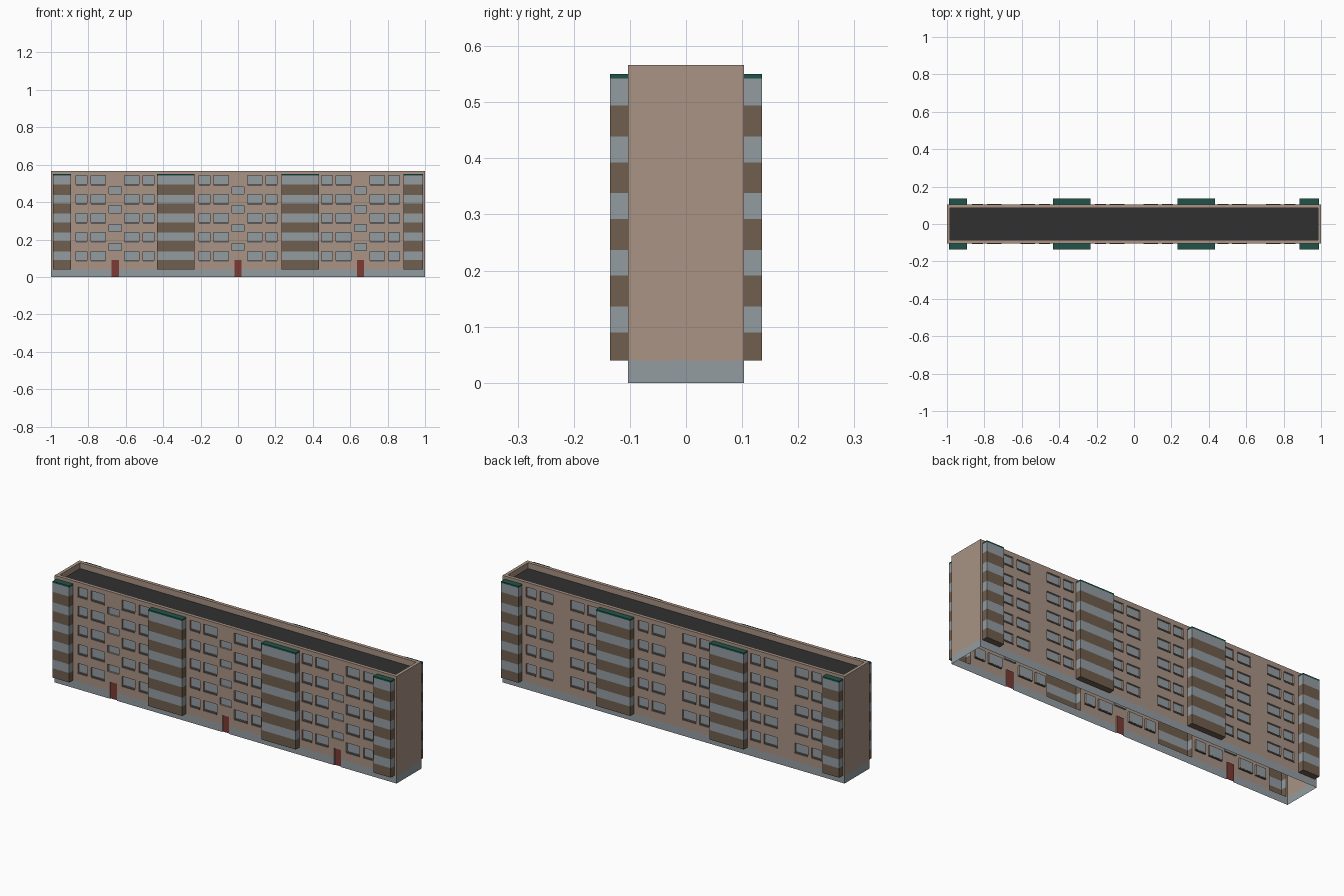
import bpy
import bmesh

cube = bpy.data.objects.get("Cube")
if cube:
    bpy.data.objects.remove(cube, do_unlink=True)


def make_material(name, rgb):
    linear = [((c / 255 + 0.055) / 1.055) ** 2.4 for c in rgb] + [1]
    mat = bpy.data.materials.new(name)
    mat.use_nodes = True
    mat.diffuse_color = linear
    mat.node_tree.nodes["Principled BSDF"].inputs["Base Color"].default_value = linear
    return mat


PALETTE = [
    make_material("tan_wall", (168, 147, 132)),
    make_material("blue_grey", (147, 156, 161)),
    make_material("brown_panel", (112, 94, 78)),
    make_material("door_red", (125, 58, 52)),
    make_material("roof_black", (48, 48, 48)),
    make_material("canopy_green", (32, 84, 72)),
    make_material("sill_dark", (98, 88, 80)),
]
TAN, GREY, BROWN, RED, BLACK, GREEN, DARK = range(len(PALETTE))

# Main dimensions
HALF_Y, TOP, PLINTH = 0.103, 0.566, 0.04
ROOF_Z, BAY_TOP, BAY_Y = 0.535, 0.55, 0.135
FLOOR, FLOORS = 0.101, 5
STAIRS = (-0.657, 0.0, 0.655)
BAYS = ((-0.99, -0.893), (-0.432, -0.232), (0.232, 0.432), (0.886, 0.988))
WINDOWS = ((-0.208, -0.15), (-0.13, -0.052), (0.05, 0.128), (0.15, 0.208))


def finish(name, bm):
    mesh = bpy.data.meshes.new(name)
    bm.to_mesh(mesh)
    bm.free()
    for mat in PALETTE:
        mesh.materials.append(mat)
    obj = bpy.data.objects.new(name, mesh)
    bpy.context.collection.objects.link(obj)
    return obj


def quad(bm, points, mat):
    face = bm.faces.new([bm.verts.new(p) for p in points])
    face.material_index = mat
    return face


def add_box(bm, low, high, mat):
    (x0, y0, z0), (x1, y1, z1) = low, high
    verts = bmesh.ops.create_cube(bm, size=1)["verts"]
    for v in verts:
        v.co = (x1 if v.co.x > 0 else x0,
                y1 if v.co.y > 0 else y0,
                z1 if v.co.z > 0 else z0)
    for face in {f for v in verts for f in v.link_faces}:
        face.material_index = mat


def window_list():
    return [(c + a, c + b, 0.086 + FLOOR * i, 0.137 + FLOOR * i)
            for c in STAIRS for a, b in WINDOWS for i in range(FLOORS)]


# Facade: a grid of cells, with recessed windows and doors and open bays
def facade(name, side):
    holes = [(a, b, PLINTH, BAY_TOP, None, TAN) for a, b in BAYS]
    holes += [(*w, 0.009, GREY) for w in window_list()]
    if side < 0:
        for c in STAIRS:
            holes.append((c - 0.02, c + 0.02, 0, 0.09, 0.005, RED))
            holes += [(c - 0.033, c + 0.033, 0.141 + FLOOR * i, 0.179 + FLOOR * i,
                       0.009, GREY) for i in range(FLOORS - 1)]
    xs = sorted({-1, 1} | {round(x, 4) for h in holes for x in h[:2]})
    zs = sorted({0, PLINTH, TOP} | {round(z, 4) for h in holes for z in h[2:4]})

    def cell(i, j):
        if not (0 <= i < len(xs) - 1 and 0 <= j < len(zs) - 1):
            return None, TAN
        x, z = (xs[i] + xs[i + 1]) / 2, (zs[j] + zs[j + 1]) / 2
        for x0, x1, z0, z1, depth, mat in holes:
            if x0 < x < x1 and z0 < z < z1:
                return depth, mat
        return 0, GREY if z < PLINTH else TAN

    bm = bmesh.new()
    for i in range(len(xs) - 1):
        for j in range(len(zs) - 1):
            depth, mat = cell(i, j)
            if depth is None:
                continue
            y = side * (HALF_Y - depth)
            x0, x1, z0, z1 = xs[i], xs[i + 1], zs[j], zs[j + 1]
            quad(bm, [(x0, y, z0), (x1, y, z0), (x1, y, z1), (x0, y, z1)], mat)
            # Reveals where the neighbouring cell has another depth
            for other, p, q in ((cell(i + 1, j), (x1, z0), (x1, z1)),
                                (cell(i, j + 1), (x0, z1), (x1, z1))):
                if other[0] is not None and other[0] != depth:
                    y2 = side * (HALF_Y - other[0])
                    quad(bm, [(p[0], y, p[1]), (q[0], y, q[1]),
                              (q[0], y2, q[1]), (p[0], y2, p[1])], TAN)
    bmesh.ops.remove_doubles(bm, verts=bm.verts, dist=0.0001)
    bmesh.ops.recalc_face_normals(bm, faces=bm.faces)
    wall = max((f for f in bm.faces if abs(f.normal.y) > 0.9), key=lambda f: f.calc_area())
    if wall.normal.y * side < 0:
        bmesh.ops.reverse_faces(bm, faces=bm.faces)
    bmesh.ops.dissolve_limit(bm, angle_limit=0.01, verts=bm.verts, edges=bm.edges,
                             delimit={'MATERIAL'})
    finish(name, bm)

    # Sills under the flat windows
    bm = bmesh.new()
    for x0, x1, z0, _ in window_list():
        ys = sorted((side * (HALF_Y - 0.008), side * (HALF_Y + 0.003)))
        add_box(bm, (x0, ys[0], z0 - 0.004), (x1, ys[1], z0 + 0.003), DARK)
    finish(name + "_sills", bm)


# Enclosed balcony stack: striped three-sided shell with a floor and canopy
def balcony_stack(name, x0, x1, side):
    levels = []
    for i in range(FLOORS):
        base = PLINTH + FLOOR * i
        levels += [(base if i == 0 else base - 0.005, BROWN), (base + 0.05, GREY)]
    levels += [(0.542, GREEN), (BAY_TOP, GREEN)]
    yi, yo = side * HALF_Y, side * BAY_Y
    plan = [(x0, yi), (x0, yo), (x1, yo), (x1, yi)]
    bm = bmesh.new()
    for (z0, mat), (z1, _) in zip(levels, levels[1:]):
        for p, q in zip(plan, plan[1:]):
            quad(bm, [(*p, z0), (*q, z0), (*q, z1), (*p, z1)], mat)
    quad(bm, [(*p, PLINTH) for p in reversed(plan)], BROWN)
    quad(bm, [(*p, BAY_TOP) for p in plan], GREEN)
    if side > 0:
        bmesh.ops.reverse_faces(bm, faces=bm.faces)
    bmesh.ops.remove_doubles(bm, verts=bm.verts, dist=0.0001)
    finish(name, bm)


for label, side in (("front", -1), ("back", 1)):
    facade(label + "_facade", side)
    for n, (x0, x1) in enumerate(BAYS, 1):
        balcony_stack(f"{label}_balcony_stack_{n}", x0, x1, side)

# End walls with the plinth band
for label, x in (("right", -1), ("left", 1)):
    bm = bmesh.new()
    for z0, z1, mat in ((0, PLINTH, GREY), (PLINTH, TOP, TAN)):
        y = HALF_Y * x
        quad(bm, [(x, -y, z0), (x, y, z0), (x, y, z1), (x, -y, z1)], mat)
    finish(label + "_end_wall", bm)

# Parapet rim and its inner faces
bm = bmesh.new()
ix, iy = 0.983, 0.085
outer = [(-1, -HALF_Y), (1, -HALF_Y), (1, HALF_Y), (-1, HALF_Y)]
inner = [(-ix, -iy), (ix, -iy), (ix, iy), (-ix, iy)]
for k in range(4):
    a, b, c, d = outer[k], outer[(k + 1) % 4], inner[(k + 1) % 4], inner[k]
    quad(bm, [(*a, TOP), (*b, TOP), (*c, TOP), (*d, TOP)], TAN)
    quad(bm, [(*d, TOP), (*c, TOP), (*c, ROOF_Z), (*d, ROOF_Z)], TAN)
finish("parapet", bm)

# Sunken flat roof
bm = bmesh.new()
quad(bm, [(*p, ROOF_Z) for p in inner], BLACK)
finish("flat_roof", bm)
